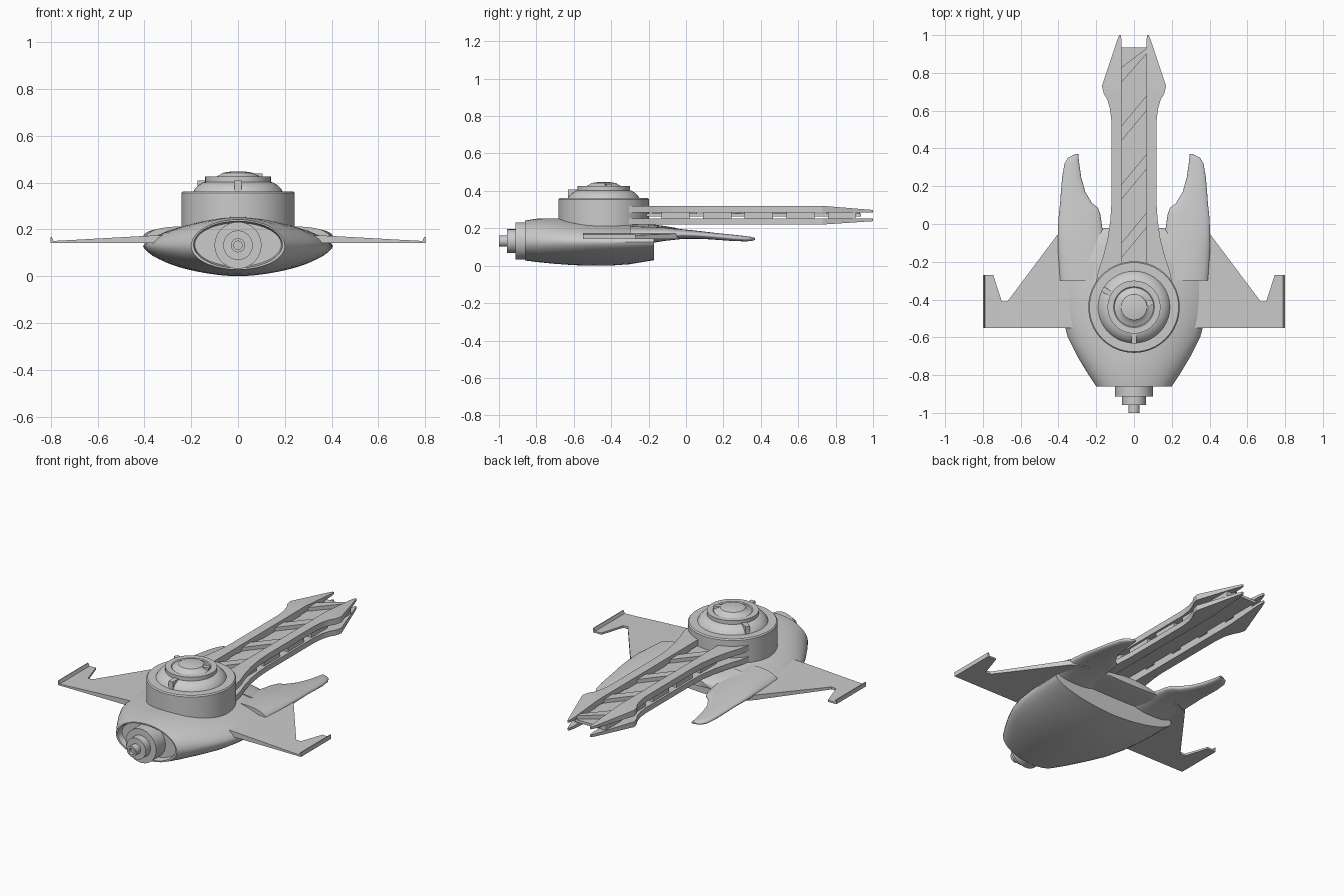
import bpy, bmesh
from math import cos, sin, pi, radians

if "Cube" in bpy.data.objects:
    bpy.data.objects.remove(bpy.data.objects["Cube"])


def finish(name, bm, mirror=False, angle=35):
    bmesh.ops.recalc_face_normals(bm, faces=bm.faces)
    me = bpy.data.meshes.new(name)
    bm.to_mesh(me)
    bm.free()
    ob = bpy.data.objects.new(name, me)
    bpy.context.collection.objects.link(ob)
    bpy.ops.object.select_all(action='DESELECT')
    ob.select_set(True)
    bpy.context.view_layer.objects.active = ob
    bpy.ops.object.shade_smooth_by_angle(angle=radians(angle))
    if mirror:
        ob.modifiers.new("Mirror", 'MIRROR')
    return ob


def loft(name, rings, mirror=False, angle=35):
    bm = bmesh.new()
    vs = [[bm.verts.new(p) for p in r] for r in rings]
    n = len(rings[0])
    for a, b in zip(vs, vs[1:]):
        for i in range(n):
            j = (i + 1) % n
            bm.faces.new((a[i], a[j], b[j], b[i]))
    bm.faces.new(vs[0])
    bm.faces.new(vs[-1])
    return finish(name, bm, mirror, angle)


def oval(y, x0, x1, z0, z1, e=2.0, zm=None, n=48):
    """Superellipse section at y; zm sets the height of the widest line."""
    zm = (z0 + z1) / 2 if zm is None else zm
    ring = []
    for i in range(n):
        a = 2 * pi * i / n
        c, s = cos(a), sin(a)
        cx = abs(c) ** (2 / e) * (1 if c > 0 else -1)
        cz = abs(s) ** (2 / e)
        ring.append(((x0 + x1) / 2 + (x1 - x0) / 2 * cx, y,
                     zm + (cz * (z1 - zm) if s > 0 else -cz * (zm - z0))))
    return ring


def rect(y, x0, x1, z0, z1):
    return [(x0, y, z0), (x1, y, z0), (x1, y, z1), (x0, y, z1)]


def lathe(name, profile, centre, axis='Z', n=64):
    rings = []
    for r, h in profile:
        ring = []
        for i in range(n):
            a = 2 * pi * i / n
            u, v = r * cos(a), r * sin(a)
            ring.append((centre[0] + u, centre[1] + v, h) if axis == 'Z'
                        else (centre[0] + u, h, centre[1] + v))
        rings.append(ring)
    return loft(name, rings, angle=30)


def slab(bm, pts, z0, z1):
    lo = [bm.verts.new((x, y, z0)) for x, y in pts]
    hi = [bm.verts.new((x, y, z1)) for x, y in pts]
    bm.faces.new(lo)
    bm.faces.new(hi)
    for i in range(len(pts)):
        j = (i + 1) % len(pts)
        bm.faces.new((lo[i], lo[j], hi[j], hi[i]))


# Main hull, with a recess at the engine end
hull = [oval(-.825, -.185, .185, .042, .228), oval(-.86, -.19, .19, .035, .235)]
for y, w, z0, z1, e in [(-.86, .20, .028, .242, 2), (-.8, .24, .02, .251, 1.95),
                        (-.7, .30, .01, .253, 1.85), (-.6, .35, .003, .25, 1.8),
                        (-.5, .378, 0, .247, 1.75), (-.4, .392, .001, .243, 1.75),
                        (-.3, .40, .008, .236, 1.75), (-.17, .405, .03, .222, 1.75)]:
    hull.append(oval(y, -w, w, z0, z1, e, .128))
loft("hull", hull)

# Front deck between the prongs
loft("front_deck", [oval(y, -w, w, z0, z1, 1.9, .155) for y, w, z0, z1 in [
    (-.2, .40, .135, .224), (-.12, .37, .14, .213), (-.06, .29, .145, .203),
    (-.03, .2, .147, .195), (-.02, .15, .15, .19)]])

# Forward prongs
loft("prong", [oval(y, a, b, z0, z1, 2.3) for y, a, b, z0, z1 in [
    (-.3, .10, .395, .10, .212), (-.12, .14, .404, .132, .205),
    (-.02, .168, .402, .143, .195), (.05, .178, .398, .144, .188),
    (.085, .19, .394, .143, .184), (.11, .222, .391, .142, .181),
    (.17, .258, .387, .138, .174), (.25, .28, .38, .132, .166),
    (.32, .29, .368, .13, .158), (.35, .293, .35, .132, .154),
    (.37, .295, .312, .138, .148)]], mirror=True, angle=50)

# Wings, lofted outwards from root to tip
wing = []
for x, yf, zt in [(.3, .0, .176), (.40, -.05, .172), (.67, -.41, .157), (.70, -.41, .155),
                  (.745, -.27, .153), (.80, -.27, .15)]:
    wing.append([(x, -.55, .142), (x, yf, .142), (x, yf, zt), (x, -.55, zt)])
loft("wing", wing, mirror=True, angle=20)
loft("wing_tip_fin", [[(.786, y, .145), (.80, y, .145), (.80, y, .168), (.795, y, .168)]
                      for y in (-.55, -.27)], mirror=True, angle=20)

# Stepped engine nozzle
lathe("engine_nozzle", [(.10, -.82), (.10, -.912), (.063, -.912), (.063, -.957), (.03, -.957),
                        (.03, -1.0), (.018, -1.0), (.018, -.98)], (0, .132), 'Y')

# Turret base and stepped dome
lathe("turret", [(.242, .19), (.242, .355), (.236, .362), (.19, .362), (.184, .373),
                 (.17, .388), (.15, .4), (.14, .403), (.14, .425), (.108, .425),
                 (.103, .421), (.09, .427), (.072, .436), (.068, .441), (.04, .446),
                 (.004, .448)], (0, -.44))

# Ribs across the dome
bm = bmesh.new()
for deg, r0, r1, z0, z1 in [(-90, .13, .192, .36, .408), (150, .13, .192, .36, .408),
                            (15, .06, .105, .42, .438)]:
    a = radians(deg)
    c, s, w = cos(a), sin(a), .014
    slab(bm, [(r * c - t * s, -.44 + r * s + t * c)
              for r, t in [(r0, -w), (r1, -w), (r1, w), (r0, w)]], z0, z1)
finish("dome_ribs", bm)

# Upper and lower gun rails, flared near the tip
plan = [(-.33, .205), (-.25, .19), (-.17, .163), (-.08, .14), (.02, .125), (.1, .12), (.55, .12),
        (.61, .127), (.66, .142), (.69, .16), (.73, .17), (.97, .09), (1.0, .078)]
upper, lower = [], []
for y, x in plan:
    t = max(0, (y - .73) / .27)
    xi = .065 + .005 * (y > .98)
    upper.append(rect(y, xi, x, .285, .32 - .022 * t))
    lower.append(rect(y, xi, x, .22 + .018 * t, .252))
loft("upper_rail", upper, mirror=True, angle=20)
loft("lower_rail", lower, mirror=True, angle=20)

# Core plate and diagonal braces between the rails
bm = bmesh.new()
slab(bm, [(-.075, -.3), (.075, -.3), (.075, .935), (-.075, .935)], .264, .28)
for i in range(4):
    y = -.18 + .31 * i
    slab(bm, [(-.066, y), (.066, y + .16), (.066, y + .24), (-.066, y + .08)]
         if i < 3 else [(-.066, y), (.066, y + .15), (.066, y + .18), (-.066, y + .08)],
         .278, .302)
finish("barrel_core", bm)

# Spacer blocks between the rails
bm = bmesh.new()
for i in range(5):
    y = -.13 + .222 * i
    slab(bm, [(.065, y), (.108, y), (.108, y + .15), (.065, y + .15)], .25, .287)
finish("rail_spacer", bm, mirror=True)
